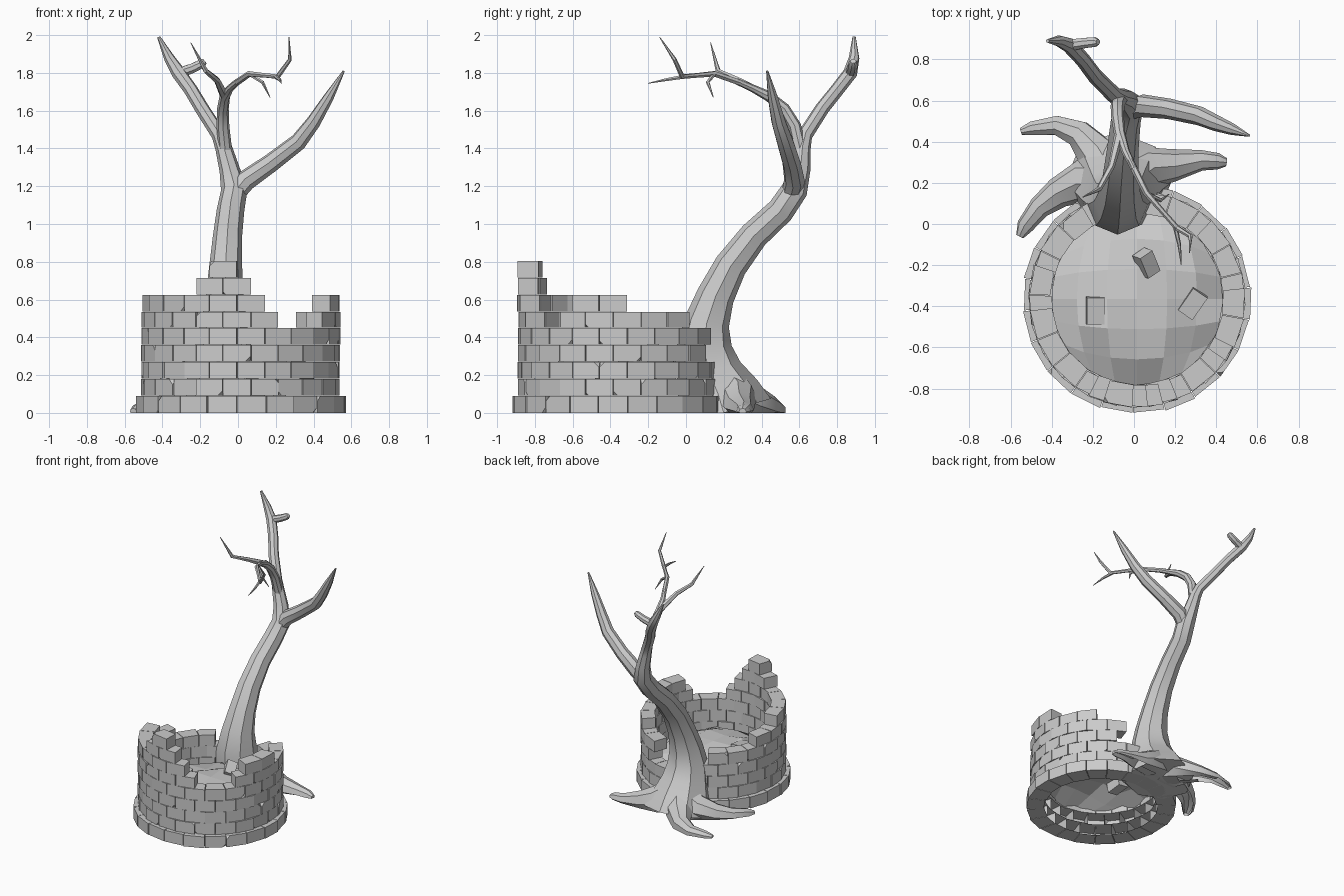
import bpy, bmesh, math, random
from mathutils import Vector

if "Cube" in bpy.data.objects:
    bpy.data.objects.remove(bpy.data.objects["Cube"])

random.seed(4)
CX, CY = 0.015, -0.365    # centre of the stone ring
N = 22                    # bricks per course
STEP = 360 / N


def finish(bm, name, smooth=False):
    bmesh.ops.recalc_face_normals(bm, faces=bm.faces)
    if smooth:  # tree parts are open where they meet the ground
        flat = [f for f in bm.faces if all(v.co.z < 0.001 for v in f.verts)]
        bmesh.ops.delete(bm, geom=flat, context='FACES')
    me = bpy.data.meshes.new(name)
    bm.to_mesh(me)
    bm.free()
    ob = bpy.data.objects.new(name, me)
    bpy.context.collection.objects.link(ob)
    if smooth:
        bpy.ops.object.select_all(action='DESELECT')
        ob.select_set(True)
        bpy.context.view_layer.objects.active = ob
        bpy.ops.object.shade_smooth_by_angle(angle=math.radians(35))
    return ob


def brick(bm, a0, a1, r0, r1, z0, z1):
    """Wedge-shaped stone, sometimes chipped; hidden inner faces low down are open."""
    vs = []
    for z in (z0, z1):
        for a, r in ((a0, r0), (a0, r1), (a1, r1), (a1, r0)):
            t = math.radians(a)
            vs.append(bm.verts.new((CX + r * math.cos(t), CY + r * math.sin(t), z)))
    faces = [bm.faces.new([vs[i] for i in f]) for f in (
        (3, 2, 1, 0), (4, 5, 6, 7), (0, 1, 5, 4), (1, 2, 6, 5), (2, 3, 7, 6), (3, 0, 4, 7))]
    if random.random() < 0.3:
        v = vs[random.choice((1, 2, 5, 6))]
        bmesh.ops.bevel(bm, geom=[v], offset=random.uniform(0.015, 0.03),
                        segments=1, affect='VERTICES')
    if z1 < 0.2:
        bm.faces.remove(next(f for f in vs[0].link_faces if vs[7] in f.verts) if vs[0].is_valid
                        and vs[7].is_valid else faces[5])


def tube(bm, pts, sides=8):
    """Tapered tube through (x, y, z, radius) points, flattened at the ground."""
    ps = [Vector(p[:3]) for p in pts]
    ref, prev = Vector((1, 0, 0)), None
    for i, p in enumerate(ps):
        d = (ps[min(i + 1, len(ps) - 1)] - ps[max(i - 1, 0)]).normalized()
        u = ref - d * ref.dot(d)
        if u.length < 0.2:
            u = d.orthogonal()
        u.normalize()
        ref = u
        w = d.cross(u)
        ring = []
        for k in range(sides):
            t = 2 * math.pi * k / sides
            c = p + (u * math.cos(t) + w * math.sin(t)) * pts[i][3]
            c.z = max(c.z, 0)
            ring.append(bm.verts.new(c))
        if prev:
            for k in range(sides):
                j = (k + 1) % sides
                bm.faces.new((prev[k], prev[j], ring[j], ring[k]))
        else:
            bm.faces.new(ring[::-1])
        prev = ring
    bm.faces.new(prev)


# Ruined ring wall: angle ranges of the bricks kept in each course
keep = {3: [(-242, 68)], 4: [(-236, 68)],
        5: [(-200, -66), (-30, 45)],
        6: [(-170, -74), (-30, 0)],
        7: [(-118, -83)], 8: [(-110, -91)]}
tops = [0, 0.09, 0.18, 0.27, 0.36, 0.45, 0.535, 0.625, 0.715, 0.805]
wall = bmesh.new()
for c in range(9):
    start = -108.6 if c % 2 == 0 else -116.8
    for i in range(N):
        a = start + i * STEP
        mid = (a + STEP / 2 + 250) % 360 - 250
        if not any(lo <= mid <= hi for lo, hi in keep.get(c, [(-250, 110)])):
            continue
        outer = (0.555 if c == 0 else 0.524) + random.uniform(-0.004, 0.006)
        brick(wall, a + 0.2, a + STEP - 0.2, 0.42 + random.uniform(-0.005, 0.005),
              outer, tops[c] + (0.001 if c else 0), tops[c + 1] - 0.001)
finish(wall, "stone_ring_wall")

# Earth mound inside the ring, open underneath
bm = bmesh.new()
bmesh.ops.create_grid(bm, x_segments=6, y_segments=6, size=1)
for v in bm.verts:
    x, y = v.co.x, v.co.y
    dx, dy = x * math.sqrt(1 - y * y / 2), y * math.sqrt(1 - x * x / 2)
    r2 = dx * dx + dy * dy
    v.co = (CX + dx * 0.44, CY + dy * 0.44,
            0.2 + 0.12 * (1 - r2) + random.uniform(-0.025, 0.025))
finish(bm, "earth_mound")

# Loose stones on the mound
for i, (x, y, z, s, rot) in enumerate([(0.06, -0.19, 0.31, 0.09, 0.6),
                                       (-0.19, -0.42, 0.285, 0.1, 0.0),
                                       (0.285, -0.385, 0.26, 0.1, -0.6)]):
    bm = bmesh.new()
    bmesh.ops.create_cube(bm, size=1)
    for v in bm.verts:
        v.co.x *= s * 0.85
        v.co.y *= s * 1.3
        v.co.z *= s * 0.8
    ob = finish(bm, f"loose_stone_{i + 1}")
    ob.location = (x, y, z)
    ob.rotation_euler = (0.5 if i == 0 else 0.1, 0.4 if i == 0 else 0.1, rot)

# Leaning trunk running up into the back branch
bm = bmesh.new()
tube(bm, [(-.08, .2, 0, .26), (-.08, .17, .1, .22), (-.08, .12, .22, .175),
          (-.08, .095, .35, .147), (-.075, .11, .48, .12), (-.07, .157, .62, .1),
          (-.065, .237, .78, .087), (-.055, .36, .94, .077), (-.04, .5, 1.07, .073),
          (-.02, .575, 1.18, .07), (-.045, .605, 1.29, .054), (-.075, .615, 1.4, .045),
          (-.1, .63, 1.47, .04), (-.19, .72, 1.61, .038), (-.25, .8, 1.71, .037),
          (-.315, .87, 1.8, .038), (-.365, .89, 1.88, .028), (-.42, .89, 1.99, .009)])
finish(bm, "trunk", True)

# Spreading roots
bm = bmesh.new()
tube(bm, [(-.1, .2, .12, .13), (-.25, .21, .06, .105), (-.37, .15, .03, .075),
          (-.46, .08, .015, .055), (-.53, -.01, .01, .042), (-.555, -.06, .005, .02)])
tube(bm, [(-.1, .2, .12, .13), (-.18, .34, .06, .1), (-.27, .44, .025, .07),
          (-.38, .48, .012, .05), (-.5, .465, .008, .035), (-.55, .45, .005, .018)])
tube(bm, [(-.06, .2, .13, .13), (.06, .275, .07, .105), (.19, .285, .03, .08),
          (.33, .31, .012, .05), (.41, .305, .008, .04), (.45, .3, .005, .02)])
finish(bm, "roots", True)

# Bare branches
bm = bmesh.new()
tube(bm, [(-.04, .55, 1.13, .05), (.04, .575, 1.23, .056), (.17, .56, 1.32, .05),
          (.32, .525, 1.435, .046), (.4, .49, 1.54, .039), (.48, .46, 1.67, .028),
          (.56, .43, 1.81, .006)])
tube(bm, [(-.31, .87, 1.8, .03), (-.24, .88, 1.825, .027), (-.19, .885, 1.85, .025),
          (-.175, .885, 1.862, .015)])
tube(bm, [(-.065, .61, 1.37, .036), (-.08, .575, 1.52, .034), (-.08, .52, 1.61, .031),
          (-.07, .44, 1.675, .028), (-.04, .35, 1.72, .02), (0, .27, 1.755, .017)])
finish(bm, "branches", True)

# Thin twigs
bm = bmesh.new()
for path in ([(-.07, .44, 1.675, .025), (-.11, .28, 1.76, .017),
              (-.17, .17, 1.81, .014), (-.25, .13, 1.96, .002)],
             [(-.02, .31, 1.74, .018), (.06, .15, 1.795, .016), (.14, .06, 1.787, .013),
              (.21, -.02, 1.78, .014), (.275, -.06, 1.87, .011), (.27, -.14, 1.99, .002)],
             [(.2, -.01, 1.78, .012), (.22, -.1, 1.765, .009), (.23, -.2, 1.745, .002)],
             [(.06, .15, 1.795, .012), (.13, .115, 1.75, .01), (.17, .145, 1.67, .002)]):
    tube(bm, path, 6)
finish(bm, "twigs", True)
